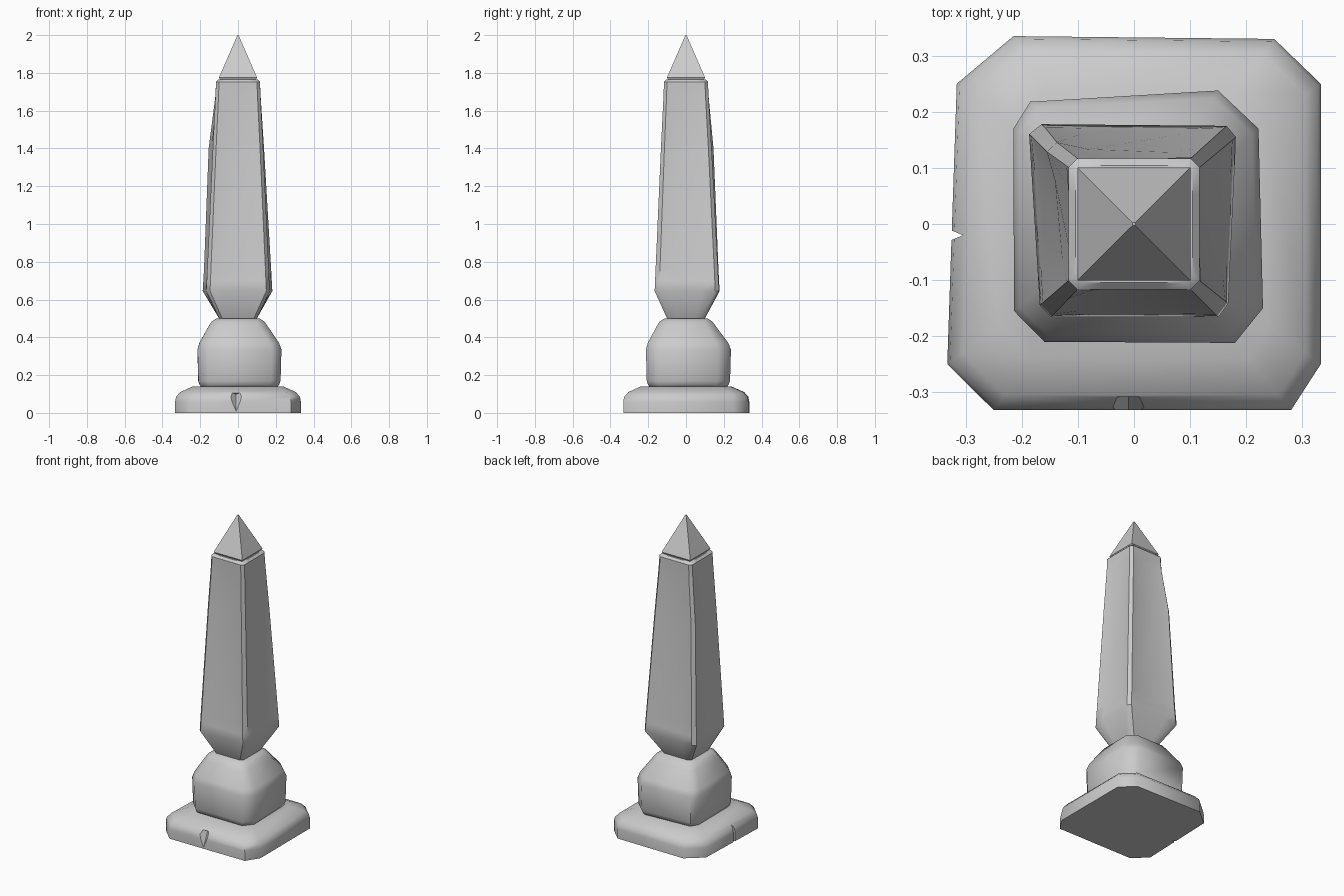
import bpy, math
from mathutils import Vector

if "Cube" in bpy.data.objects:
    bpy.data.objects.remove(bpy.data.objects["Cube"])


def finish(name, verts, faces, smooth=None):
    me = bpy.data.meshes.new(name)
    me.from_pydata(verts, [], faces)
    me.update()
    ob = bpy.data.objects.new(name, me)
    bpy.context.scene.collection.objects.link(ob)
    bpy.ops.object.select_all(action='DESELECT')
    ob.select_set(True)
    bpy.context.view_layer.objects.active = ob
    if smooth:
        bpy.ops.object.shade_smooth_by_angle(angle=math.radians(smooth))
    return ob


def loft(name, rings, smooth=None):
    """Skin a stack of equal-length counter-clockwise rings and cap both ends."""
    n = len(rings[0])
    faces = [tuple(reversed(range(n)))]
    for k in range(len(rings) - 1):
        for i in range(n):
            j = (i + 1) % n
            faces.append((k*n + i, k*n + j, (k+1)*n + j, (k+1)*n + i))
    faces.append(tuple(range((len(rings) - 1) * n, len(rings) * n)))
    return finish(name, [v for r in rings for v in r], faces, smooth)


def chamfered(h, c):
    """Chamfered square, starting on the right side of the front edge."""
    return [(h-c, -h), (h, -h+c), (h, h-c), (h-c, h),
            (-h+c, h), (-h, h-c), (-h, -h+c), (-h+c, -h)]


def at(outline, z, s=1.0):
    return [(x*s, y*s, z) for x, y in outline]


def mix(a, b, t):
    return [(p[0]*(1-t) + q[0]*t, p[1]*(1-t) + q[1]*t) for p, q in zip(a, b)]


# Worn base slab
slab = [(.28, -.332), (.333, -.25), (.333, .25), (.25, .33),
        (-.215, .335), (-.316, .25), (-.333, -.25), (-.25, -.332)]
base = loft("base_slab", [at(slab, 0), at(slab, .06), at(slab, .085, .985),
                          at(slab, .11, .92), at(slab, .14, .72)], 50)


# Chips cut from the slab edge
def chip(name, loc, size, rot):
    d, w, h = size
    tri = [(0, 0), (d, -w), (d, w)]
    cut = loft(name, [at(tri, -h), at(tri, h)])
    cut.location, cut.rotation_euler = loc, rot
    cut.hide_render = True
    cut.hide_set(True)
    m = base.modifiers.new(name, 'BOOLEAN')
    m.operation, m.solver, m.object = 'DIFFERENCE', 'EXACT', cut


chip("left_chip_cutter", (-.305, -.02, 0), (.06, .025, .2), (0, 0, math.pi))
chip("front_chip_cutter", (-.01, -.322, .03), (.04, .04, .075),
     (0, math.radians(-25), -math.pi/2))

# Rounded pedestal block
block = [(.18, -.212), (.23, -.15), (.222, .17), (.15, .238),
         (-.185, .218), (-.215, .17), (-.214, -.155), (-.16, -.21)]
shoulder = chamfered(.148, .045)
loft("pedestal", [at(block, .135, .9), at(block, .15, .95), at(block, .17, .98),
                  at(block, .335), at(mix(block, shoulder, .15), .37),
                  at(mix(block, shoulder, .9), .46), at(shoulder, .483, .95),
                  at(chamfered(.115, .035), .5)], 50)


# Tapering shaft with corner ribs and shallow panels
def ribbed(outline, z, depth):
    ring = []
    for i in range(0, 8, 2):
        a, b = Vector(outline[i+1]), Vector(outline[(i+2) % 8])
        out = Vector((b.y - a.y, a.x - b.x)).normalized()
        pts = [Vector(outline[i]), a]
        pts += [a.lerp(b, t) - out*depth for t in (.22, .78)]
        ring += [(p.x, p.y, z) for p in pts]
    return ring


belly = [(.15, -.166), (.168, -.142), (.182, .155), (.165, .175),
         (-.165, .178), (-.187, .16), (-.168, -.145), (-.148, -.166)]
top = chamfered(.117, .016)
mid = mix(belly, top, .68)
for i in (4, 5):
    mid[i] = (mid[i][0] - .016, mid[i][1] + .009)
loft("shaft", [ribbed(chamfered(.1, .016), .5, 0), ribbed(belly, .645, 0),
               ribbed(mix(belly, top, .05), .7, .003),
               ribbed(mix(belly, top, .1), .76, .009),
               ribbed(mid, 1.4, .01),
               ribbed(mix(belly, top, .95), 1.67, .007),
               ribbed(top, 1.735, 0), ribbed(top, 1.752, 0),
               ribbed(chamfered(.104, .014), 1.765, 0)], 40)


# Crisp pyramid tip
def square(h, z):
    return [(h, -h, z), (h, h, z), (-h, h, z), (-h, -h, z)]


loft("pyramid_tip", [square(.092, 1.758), square(.101, 1.775), square(.003, 2.0)])
